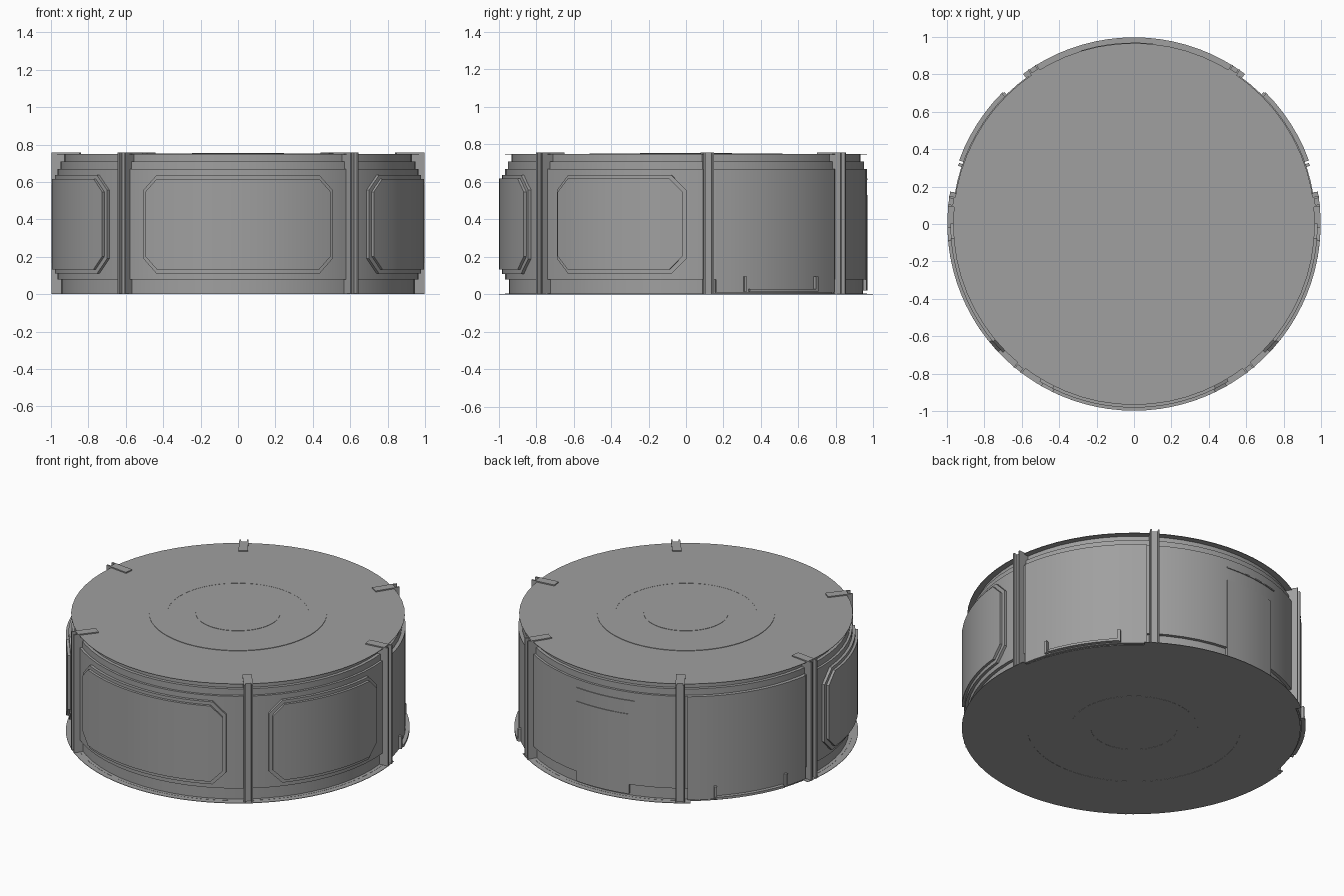
import bpy, bmesh
from math import sin, cos, radians, pi

if "Cube" in bpy.data.objects:
    bpy.data.objects.remove(bpy.data.objects["Cube"])

grey = bpy.data.materials.new("mid_grey")
grey.use_nodes = True
grey.diffuse_color = (0.35, 0.35, 0.35, 1)
grey.node_tree.nodes["Principled BSDF"].inputs["Base Color"].default_value = grey.diffuse_color


def finish(name, bm):
    bmesh.ops.remove_doubles(bm, verts=bm.verts, dist=1e-5)
    bmesh.ops.recalc_face_normals(bm, faces=bm.faces)
    mesh = bpy.data.meshes.new(name)
    bm.to_mesh(mesh)
    bm.free()
    mesh.materials.append(grey)
    ob = bpy.data.objects.new(name, mesh)
    bpy.context.collection.objects.link(ob)
    bpy.context.view_layer.objects.active = ob
    bpy.ops.object.select_all(action='DESELECT')
    ob.select_set(True)
    bpy.ops.object.shade_smooth_by_angle(angle=radians(25))
    return ob


def polar(r, deg, z):
    return (r * cos(radians(deg)), r * sin(radians(deg)), z)


def lathe(name, profile, steps=64):
    """Spin an (r, z) profile about the vertical axis."""
    bm = bmesh.new()
    verts = [bm.verts.new((r, 0, z)) for r, z in profile]
    edges = [bm.edges.new(pair) for pair in zip(verts, verts[1:])]
    bmesh.ops.spin(bm, geom=verts + edges, cent=(0, 0, 0), axis=(0, 0, 1),
                   angle=2 * pi, steps=steps, use_duplicate=False)
    return finish(name, bm)


def arc_slab(name, a0, a1, z0, z1, r0, r1, chamfer=0):
    """Curved plate between two angles, with optional cut corners."""
    bm = bmesh.new()
    cut = math_deg(chamfer / r1)
    n = max(2, int((a1 - a0) / 4))
    angles = [a0 + cut + (a1 - a0 - 2 * cut) * i / n for i in range(n + 1)]
    if chamfer:
        angles = [a0] + angles + [a1]
    rows = []
    for a in angles:
        c = chamfer if a in (a0, a1) else 0
        rows.append([bm.verts.new(polar(r, a, z)) for r, z in
                     ((r0, z0 + c), (r1, z0 + c), (r1, z1 - c), (r0, z1 - c))])
    for p, q in zip(rows, rows[1:]):
        for i in range(4):
            j = (i + 1) % 4
            bm.faces.new((p[i], p[j], q[j], q[i]))
    bm.faces.new(rows[0])
    bm.faces.new(rows[-1])
    return finish(name, bm)


def math_deg(rad):
    return rad * 180 / pi


def radial_bar(name, deg, outline, z0, z1):
    """Upright bar from an (radius, sideways) outline, turned to an angle."""
    bm = bmesh.new()
    c, s = cos(radians(deg)), sin(radians(deg))
    face = bm.faces.new([bm.verts.new((r * c - t * s, r * s + t * c, z0)) for r, t in outline])
    top = bmesh.ops.extrude_face_region(bm, geom=[face])["geom"]
    bmesh.ops.translate(bm, vec=(0, 0, z1 - z0),
                        verts=[v for v in top if isinstance(v, bmesh.types.BMVert)])
    return finish(name, bm)


# Stepped drum body
lathe("drum_body", [(0, .004), (.945, .004), (.945, .08), (.965, .08), (.965, .67),
                    (.95, .67), (.95, .71), (.93, .71), (.93, .747), (0, .747)])

# Roof sheet with faint concentric steps
lathe("roof_sheet", [(0, .747), (.967, .747), (.967, .75), (.515, .75), (.515, .753),
                     (.41, .753), (.41, .752), (.245, .752), (.245, .754), (0, .754)])

# Floor sheet, with its rim left out beside the two side rails
lathe("floor_sheet", [(0, .001), (.25, .001), (.25, 0), (.37, 0), (.37, .001), (.62, .001),
                      (.62, 0), (.965, 0), (.965, .004), (0, .004)])
arc_slab("front_floor_rim", -190, 10, 0, .003, .9, .998)
arc_slab("back_floor_rim", 53.5, 126.5, 0, .003, .9, .998)

# Framed panels on the front and sides: cut-corner base plus raised face
for name, mid, half in (("front", -90, 31), ("left", -22.2, 22.3), ("right", -157.8, 22.3)):
    arc_slab(name + "_panel_base", mid - half, mid + half, .11, .637, .95, .982, .08)
    arc_slab(name + "_panel_face", mid - half + 1.2, mid + half - 1.2,
             .133, .617, .95, .998, .07)

# Channel-shaped pillars clipping over roof and floor
channel = [(.85, -.027), (1, -.027), (1, -.017), (.975, -.017),
           (.975, .017), (1, .017), (1, .027), (.85, .027)]
for side, flip in (("left", False), ("right", True)):
    def turn(a):
        return 180 - a if flip else a

    for place, deg in (("front", -51.5), ("middle", 7), ("back", 57)):
        radial_bar(f"{side}_{place}_pillar", turn(deg), channel, 0, .757)

    # Plain rear-side wall sheet
    lo, hi = sorted((turn(9.5), turn(54.5)))
    arc_slab(side + "_wall_sheet", lo, hi, .01, .67, .94, .972)

    # Low rail on two feet
    lo, hi = sorted((turn(20), turn(45)))
    arc_slab(side + "_rail", lo, hi, .015, .03, .95, .995)
    for i, deg in enumerate((18.8, 45)):
        radial_bar(f"{side}_rail_foot_{i + 1}", turn(deg),
                   [(.95, -.008), (.99, -.008), (.99, .008), (.95, .008)], .015, .095)

# Back door with a thin header strip
arc_slab("back_door", 84, 105, .02, .53, .95, .969)
arc_slab("door_header", 84, 107, .61, .618, .95, .97)
